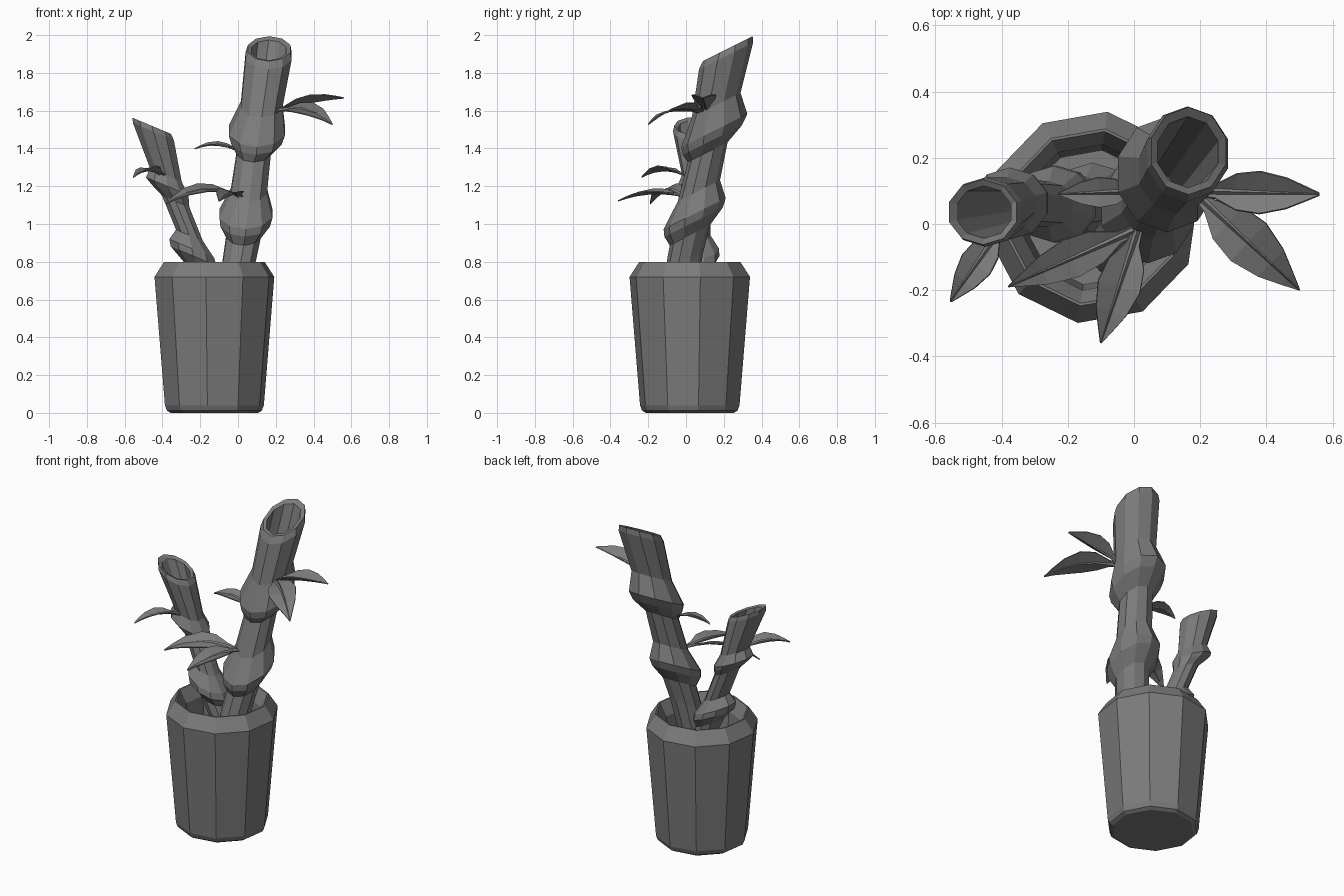
import bpy, bmesh
from math import sin, cos, radians, pi
from mathutils import Vector

if "Cube" in bpy.data.objects:
    bpy.data.objects.remove(bpy.data.objects["Cube"])

# Dark grey for every part
grey = bpy.data.materials.new("dark_grey")
grey.diffuse_color = (.2, .2, .2, 1)
grey.use_nodes = True
grey.node_tree.nodes["Principled BSDF"].inputs["Base Color"].default_value = grey.diffuse_color


def finish(bm, name):
    bmesh.ops.remove_doubles(bm, verts=bm.verts, dist=0.0005)
    bmesh.ops.recalc_face_normals(bm, faces=bm.faces)
    mesh = bpy.data.meshes.new(name)
    bm.to_mesh(mesh)
    bm.free()
    mesh.materials.append(grey)
    obj = bpy.data.objects.new(name, mesh)
    bpy.context.collection.objects.link(obj)
    return obj


def loft(name, rings, sides=10, start=0, sx=0, sy=0, ry=1):
    """Skin rings (x, y, z, radius); sx and sy tilt every ring."""
    bm = bmesh.new()
    loops = []
    for x, y, z, r in rings:
        loop = []
        for i in range(sides):
            a = radians(start) + 2 * pi * i / sides
            dx, dy = r * cos(a), r * ry * sin(a)
            loop.append(bm.verts.new((x + dx, y + dy, z + sx * dx + sy * dy)))
        loops.append(loop)
    for a, b in zip(loops, loops[1:]):
        for i in range(sides):
            j = (i + 1) % sides
            bm.faces.new((a[i], a[j], b[j], b[i]))
    bm.faces.new(loops[0][::-1])
    bm.faces.new(loops[-1])
    return finish(bm, name)


def leaf(name, base, tip, width, arch, fold, roll):
    """Arched leaf with a V fold, a sideways roll and a raised midrib."""
    base, tip = Vector(base), Vector(tip)
    d = tip - base
    side = Vector((-d.y, d.x, 0)).normalized()
    stations = [(0, .12), (.12, .3), (.3, .85), (.5, 1), (.72, .72), (.88, .33), (1, .02)]
    bm = bmesh.new()
    rows = []
    for t, w in stations:
        c = base + d * t + Vector((0, 0, arch * 4 * t * (1 - t)))
        rib = 0.009 * (1 - t) + 0.001
        half = max(width / 2 * w, rib * 1.5)
        row = []
        for off, up in ((-half, fold * w), (-rib, 0), (0, rib), (rib, 0), (half, fold * w)):
            row.append(bm.verts.new(c + side * off + Vector((0, 0, up + roll * off))))
        rows.append(row)
    for a, b in zip(rows, rows[1:]):
        for i in range(4):
            bm.faces.new((a[i], a[i + 1], b[i + 1], b[i]))
    obj = finish(bm, name)
    mod = obj.modifiers.new("thickness", 'SOLIDIFY')
    mod.thickness = 0.006


# Hollow ten-sided pot with a rim chamfered inside and out
pot = [(0, .235), (.012, .255), (.04, .266), (.72, .322), (.80, .27),
       (.80, .262), (.72, .222), (.40, .205)]
loft("pot", [(-.125, .02, z, r) for z, r in pot], start=10)

# Tall stalk with two swollen nodes and a slanted, deep hollow top
loft("tall_stalk", [
    (-.06, -.07, .40, .085), (.005, -.01, .80, .09), (.03, .02, .94, .095),
    (.038, .040, 1.01, .138), (.042, .046, 1.055, .147), (.058, .068, 1.175, .10),
    (.084, .115, 1.38, .094), (.098, .140, 1.445, .140), (.10, .150, 1.495, .156),
    (.125, .160, 1.63, .115), (.162, .212, 1.89, .128), (.165, .221, 1.928, .118),
    (.163, .217, 1.92, .096), (.058, .07, 1.15, .080)],
    start=18, sy=.5, ry=1.12)

# Short stalk leaning left, with three nodes and a hollow top
loft("short_stalk", [
    (-.07, .08, .40, .075), (-.11, .075, .50, .08), (-.125, .075, .55, .12),
    (-.145, .07, .62, .08), (-.21, .062, .77, .085), (-.235, .06, .83, .127),
    (-.245, .06, .87, .125), (-.257, .06, .94, .075), (-.33, .065, 1.12, .076),
    (-.36, .065, 1.17, .105), (-.375, .062, 1.20, .118), (-.382, .06, 1.26, .088),
    (-.448, .036, 1.49, .114), (-.457, .036, 1.52, .107),
    (-.453, .036, 1.51, .086), (-.28, .06, .98, .052)],
    start=18, sx=-.42, ry=.92)

# Leaves: base, tip, width, arch, fold, roll
leaves = [
    ((.20, .10, 1.60), (.56, .09, 1.67), .125, .01, .04, 0),
    ((.19, .09, 1.59), (.50, -.20, 1.53), .155, .05, .01, .3),
    ((.01, -.02, 1.15), (-.10, -.36, 1.125), .13, .025, .02, -.1),
    ((0, -.02, 1.15), (-.38, -.19, 1.11), .12, .055, .01, -.35),
    ((.02, .10, 1.38), (-.23, .09, 1.40), .09, .03, .01, -.2),
    ((-.40, -.01, 1.26), (-.555, -.235, 1.25), .10, .03, .02, .1),
]
for i, spec in enumerate(leaves):
    leaf(f"leaf_{i + 1}", *spec)
